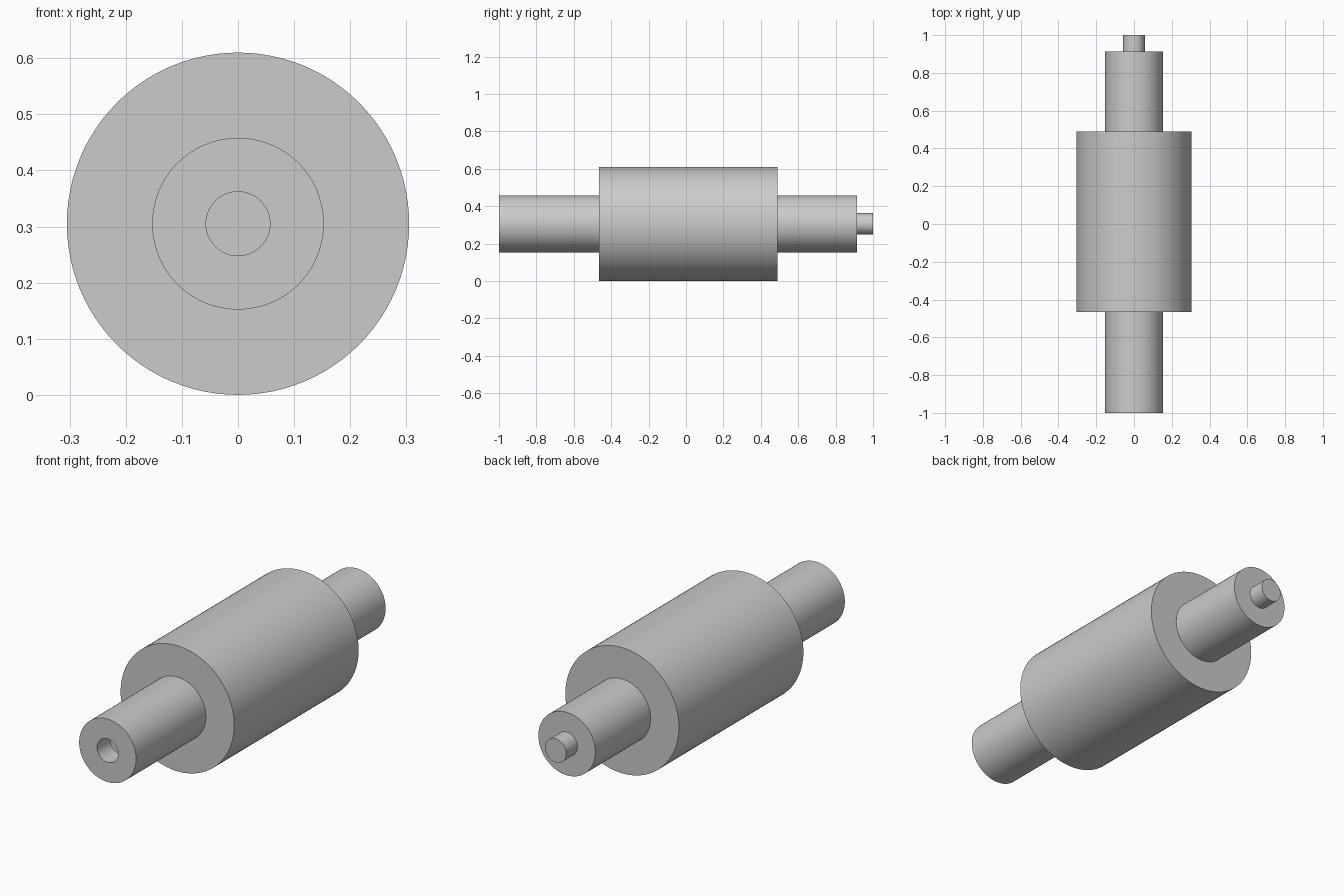
import bpy, bmesh, math
from mathutils import Matrix, Vector

if "Cube" in bpy.data.objects:
    bpy.data.objects.remove(bpy.data.objects["Cube"])

SEGMENTS = 96
AXIS_Z = 0.305

steel = bpy.data.materials.new("plain_grey")
steel.diffuse_color = (0.6, 0.6, 0.6, 1)
steel.use_nodes = True
steel.node_tree.nodes["Principled BSDF"].inputs["Base Color"].default_value = steel.diffuse_color

# Half section as (radius, y): socket, front journal, drum, rear journal, peg
profile = [
    (0, -0.90), (0.057, -0.90), (0.057, -1.0), (0.153, -1.0),
    (0.153, -0.465), (0.305, -0.465), (0.305, 0.49), (0.153, 0.49),
    (0.153, 0.914), (0.057, 0.914), (0.057, 1.0), (0, 1.0),
]

# Turn the section around the long axis
bm = bmesh.new()
verts = [bm.verts.new((r, y, 0)) for r, y in profile]
edges = [bm.edges.new(pair) for pair in zip(verts, verts[1:])]
bmesh.ops.spin(bm, geom=verts + edges, cent=(0, 0, 0), axis=(0, 1, 0),
               angle=2 * math.pi, steps=SEGMENTS, use_merge=True)
bmesh.ops.remove_doubles(bm, verts=bm.verts[:], dist=1e-5)
bmesh.ops.recalc_face_normals(bm, faces=bm.faces[:])
bmesh.ops.transform(bm, matrix=Matrix.Translation(Vector((0, 0, AXIS_Z))), verts=bm.verts[:])

mesh = bpy.data.meshes.new("stepped_roller")
bm.to_mesh(mesh)
bm.free()
mesh.materials.append(steel)
roller = bpy.data.objects.new("stepped_roller", mesh)
bpy.context.collection.objects.link(roller)

# Smooth walls with crisp shoulders
bpy.context.view_layer.objects.active = roller
roller.select_set(True)
bpy.ops.object.shade_smooth_by_angle(angle=math.radians(30))
